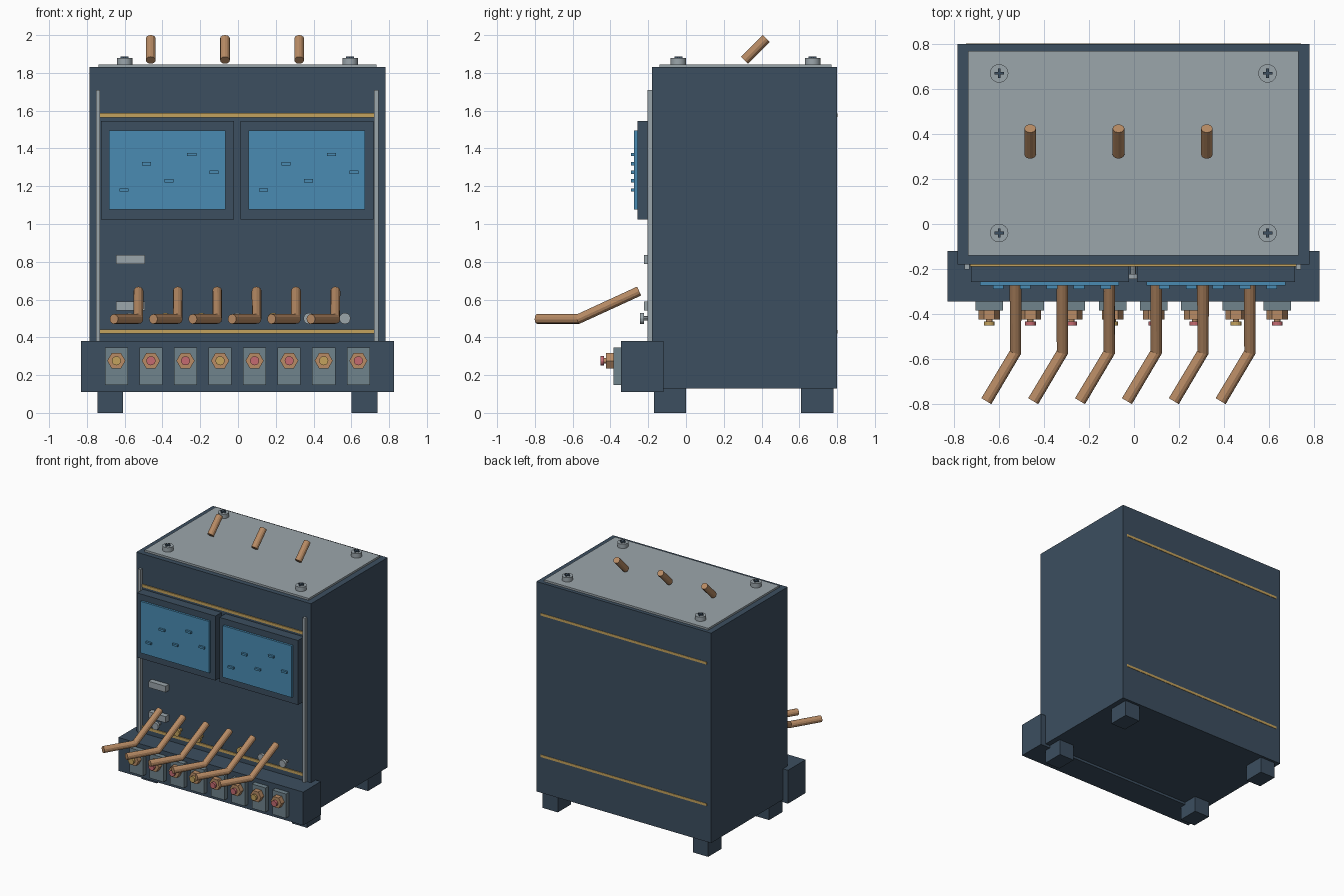
import bpy
from math import pi
from mathutils import Vector

if "Cube" in bpy.data.objects:
    bpy.data.objects.remove(bpy.data.objects["Cube"], do_unlink=True)


def material(name, r, g, b):
    m = bpy.data.materials.new(name)
    m.use_nodes = True
    m.diffuse_color = (r, g, b, 1)
    m.node_tree.nodes["Principled BSDF"].inputs["Base Color"].default_value = (r, g, b, 1)
    return m


NAVY = material("navy paint", 0.045, 0.077, 0.115)
STEEL = material("light steel", 0.33, 0.38, 0.41)
PLATE = material("slate plate", 0.16, 0.227, 0.262)
BLUE = material("screen blue", 0.067, 0.26, 0.45)
COPPER = material("copper", 0.48, 0.26, 0.13)
GOLD = material("gold", 0.55, 0.36, 0.11)
ROSE = material("rose red", 0.56, 0.145, 0.165)


def finish(ob, name, mat):
    ob.name = name
    ob.data.materials.clear()
    ob.data.materials.append(mat)
    return ob


def box(name, mat, x, y, z):
    """Box from (min, max) pairs on each axis."""
    centre = [(a + b) / 2 for a, b in (x, y, z)]
    bpy.ops.mesh.primitive_cube_add(size=1, location=centre)
    ob = bpy.context.object
    ob.scale = [b - a for a, b in (x, y, z)]
    bpy.ops.object.transform_apply(location=False, rotation=False, scale=True)
    return finish(ob, name, mat)


def rod(name, mat, start, end, r, sides, smooth=False):
    """Cylinder between two points."""
    a, b = Vector(start), Vector(end)
    d = b - a
    bpy.ops.mesh.primitive_cylinder_add(vertices=sides, radius=r, depth=d.length,
                                        location=(a + b) / 2)
    ob = bpy.context.object
    if abs(d.x) < 1e-6 and abs(d.z) < 1e-6:
        ob.rotation_euler = (pi / 2, 0, 0)
        if sides == 6:  # corners point sideways
            ob.rotation_euler = (pi / 2, pi / 6, 0)
    else:
        ob.rotation_euler = d.to_track_quat('Z', 'Y').to_euler()
    if smooth:
        bpy.ops.object.shade_smooth_by_angle()
    return finish(ob, name, mat)


def tube(name, mat, points, r):
    """Bent faceted bar through a few points."""
    cu = bpy.data.curves.new(name, 'CURVE')
    cu.dimensions = '3D'
    cu.bevel_depth = r
    cu.bevel_resolution = 4
    cu.use_fill_caps = True
    sp = cu.splines.new('POLY')
    sp.points.add(len(points) - 1)
    for p, co in zip(sp.points, points):
        p.co = (*co, 1)
    sp.use_smooth = False
    ob = bpy.data.objects.new(name, cu)
    bpy.context.collection.objects.link(ob)
    bpy.ops.object.select_all(action='DESELECT')
    ob.select_set(True)
    bpy.context.view_layer.objects.active = ob
    bpy.ops.object.convert(target='MESH')
    return finish(bpy.context.object, name, mat)


# Cabinet, lid, trough and feet
box("cabinet", NAVY, (-0.785, 0.78), (-0.18, 0.8), (0.13, 1.83))
box("lid", STEEL, (-0.738, 0.732), (-0.14, 0.77), (1.83, 1.845))
box("terminal_trough", NAVY, (-0.83, 0.826), (-0.345, -0.12), (0.11, 0.38))
for i, x in enumerate((-0.677, 0.67)):
    for j, y in enumerate((-0.085, 0.695)):
        box(f"foot_{i}{j}", NAVY, (x - 0.068, x + 0.068), (y - 0.085, y + 0.085), (0, 0.14))

# Lid screws with raised cross marks
for i, x in enumerate((-0.6, 0.594)):
    for j, y in enumerate((-0.04, 0.67)):
        rod(f"lid_screw_{i}{j}", STEEL, (x, y, 1.84), (x, y, 1.88), 0.041, 24, True)
        for k, (w, h) in enumerate(((0.021, 0.006), (0.006, 0.021))):
            box(f"screw_cross_{i}{j}{k}", NAVY, (x - w, x + w), (y - h, y + h), (1.875, 1.888))

# Slanted bars above the lid
for i in range(3):
    x = -0.462 + 0.393 * i
    rod(f"top_bar_{i}", COPPER, (x, 0.309, 1.867), (x, 0.425, 1.982), 0.026, 12)

# Gold trim lines on front and back
for i, z in enumerate((0.43, 1.576)):
    box(f"front_trim_{i}", GOLD, (-0.73, 0.725), (-0.188, -0.17), (z - 0.011, z + 0.011))
    box(f"back_trim_{i}", GOLD, (-0.747, 0.743), (0.79, 0.803), (z - 0.01, z + 0.01))

# Side rails
for i, x in enumerate((-0.742, 0.732)):
    box(f"side_rail_{i}", STEEL, (x - 0.011, x + 0.011), (-0.203, -0.17), (0.37, 1.71))

# Displays with small indicator bars
marks = ((-0.604, 1.181), (-0.484, 1.319), (-0.365, 1.229), (-0.245, 1.367), (-0.126, 1.274))
for i, dx in enumerate((0, 0.739)):
    box(f"display_frame_{i}", NAVY, (dx - 0.725, dx - 0.022), (-0.257, -0.17), (1.023, 1.545))
    box(f"display_screen_{i}", BLUE, (dx - 0.684, dx - 0.066), (-0.274, -0.25), (1.077, 1.495))
    for j, (x, z) in enumerate(marks):
        box(f"indicator_{i}{j}", BLUE, (dx + x - 0.024, dx + x + 0.024),
            (-0.29, -0.27), (z - 0.008, z + 0.008))

# Blank name plates
for i, z in enumerate((0.566, 0.812)):
    box(f"name_plate_{i}", STEEL, (-0.646, -0.493), (-0.222, -0.17), (z - 0.025, z + 0.025))

# Row of bolts behind the bars
for i, mat in enumerate((STEEL, GOLD, GOLD, STEEL, GOLD, STEEL, STEEL)):
    x = -0.574 + 0.19 * i
    rod(f"panel_bolt_{i}", mat, (x, -0.244, 0.5), (x, -0.222, 0.5), 0.03, 12)
    rod(f"panel_bolt_stem_{i}", mat, (x, -0.225, 0.5), (x, -0.17, 0.5), 0.012, 8)

# Bent busbars
for i in range(6):
    x = -0.527 + 0.2085 * i
    tube(f"bent_bar_{i}", COPPER, ((x, -0.248, 0.645), (x, -0.57, 0.497),
                                   (x - 0.13, -0.788, 0.497)), 0.026)

# Terminals along the trough
for i in range(8):
    x, z = -0.644 + 0.183 * i, 0.276
    box(f"terminal_plate_{i}", PLATE, (x - 0.061, x + 0.061), (-0.384, -0.34), (0.148, 0.345))
    rod(f"terminal_nut_{i}", COPPER, (x, -0.424, z), (x, -0.38, z), 0.048, 6)
    rod(f"terminal_stud_{i}", COPPER, (x, -0.44, z), (x, -0.42, z), 0.014, 12)
    rod(f"terminal_tip_{i}", ROSE if i % 3 else GOLD, (x, -0.452, z), (x, -0.433, z), 0.024, 16)
